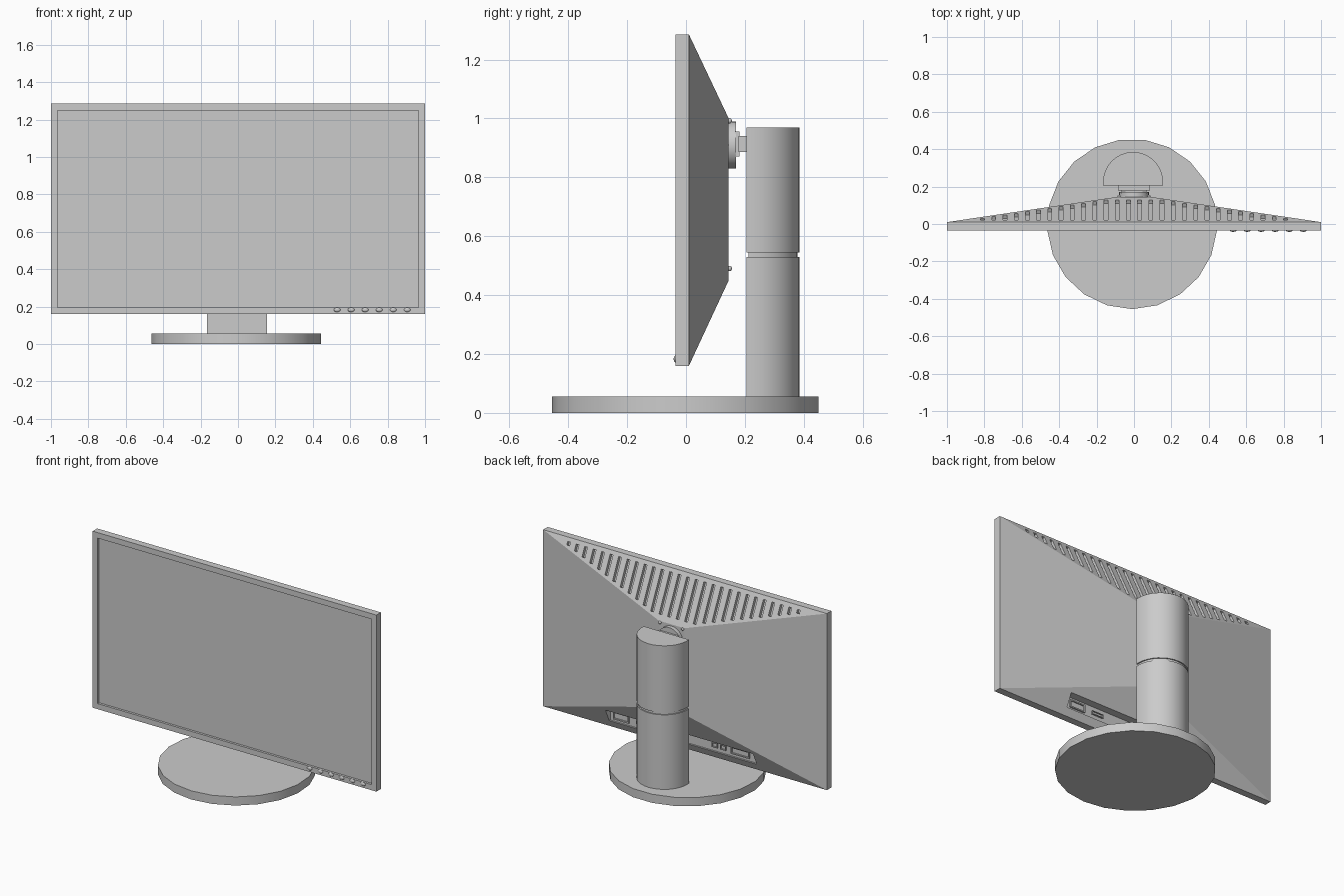
import bpy, bmesh, math
from mathutils import Matrix, Vector

if "Cube" in bpy.data.objects:
    bpy.data.objects.remove(bpy.data.objects["Cube"], do_unlink=True)

grey = bpy.data.materials.new("plain grey")
grey.use_nodes = True
grey.diffuse_color = (0.6, 0.6, 0.6, 1)
grey.node_tree.nodes["Principled BSDF"].inputs["Base Color"].default_value = (0.6, 0.6, 0.6, 1)


def finish(bm, name, smooth=False):
    bmesh.ops.recalc_face_normals(bm, faces=bm.faces[:])
    mesh = bpy.data.meshes.new(name)
    bm.to_mesh(mesh)
    bm.free()
    obj = bpy.data.objects.new(name, mesh)
    bpy.context.collection.objects.link(obj)
    mesh.materials.append(grey)
    bpy.ops.object.select_all(action='DESELECT')
    obj.select_set(True)
    bpy.context.view_layer.objects.active = obj
    if smooth:
        bpy.ops.object.shade_smooth_by_angle(angle=math.radians(35))
    return obj


def add_box(bm, center, size, rot=Matrix()):
    m = Matrix.Translation(center) @ rot @ Matrix.Diagonal((*size, 1))
    return bmesh.ops.create_cube(bm, size=1, matrix=m)["verts"]


def box(name, center, size):
    bm = bmesh.new()
    add_box(bm, center, size)
    return finish(bm, name)


def prism(name, outline, z0, z1, smooth=True):
    bm = bmesh.new()
    face = bm.faces.new([bm.verts.new((x, y, z0)) for x, y in outline])
    new = bmesh.ops.extrude_face_region(bm, geom=[face])["geom"]
    for v in new:
        if isinstance(v, bmesh.types.BMVert):
            v.co.z = z1
    return finish(bm, name, smooth)


def cut(target, cutter):
    mod = target.modifiers.new("cut", 'BOOLEAN')
    mod.object = cutter
    mod.solver = 'EXACT'
    cutter.hide_render = True
    bpy.context.view_layer.objects.active = target
    bpy.ops.object.modifier_apply(modifier=mod.name)
    bpy.data.objects.remove(cutter, do_unlink=True)


# Display housing: slab in front, tapering to a small flat panel at the back
FRONT, EDGE, REAR = -0.035, 0.01, 0.145
Z0, Z1, P0, P1, PX = 0.16, 1.285, 0.45, 1.0, 0.09
bm = bmesh.new()
loops = []
for y, hx, lo, hi in ((FRONT, 1, Z0, Z1), (EDGE, 1, Z0, Z1), (REAR, PX, P0, P1)):
    loops.append([bm.verts.new(p) for p in ((-hx, y, lo), (hx, y, lo), (hx, y, hi), (-hx, y, hi))])
for a, b in zip(loops, loops[1:]):
    for i in range(4):
        j = (i + 1) % 4
        bm.faces.new((a[i], a[j], b[j], b[i]))
screen = bm.faces.new(loops[0])
bm.faces.new(loops[-1])
bmesh.ops.recalc_face_normals(bm, faces=bm.faces[:])
# Sunken screen inside the bezel
bmesh.ops.inset_individual(bm, faces=[screen], thickness=0.05)
pane = bmesh.ops.extrude_discrete_faces(bm, faces=[screen])["faces"][0]
for v in pane.verts:
    v.co.y += 0.015
housing = finish(bm, "display_housing")

# Vent slots on the upper slope, longer towards the middle
slope = Vector((0, REAR - EDGE, P1 - Z1))
along = slope.normalized()
normal = Vector((1, 0, 0)).cross(along)
rot = Matrix((Vector((1, 0, 0)), along, normal)).transposed().to_4x4()
bm = bmesh.new()
for i in range(28):
    x = -0.81 + 0.06 * i
    start = 0.08
    end = min((1 - abs(x)) / (1 - PX) - 0.06, 0.88)
    mid = Vector((x, EDGE, Z1)) + slope * (start + end) / 2
    add_box(bm, mid, (0.02, (end - start) * slope.length, 0.04), rot)
cut(housing, finish(bm, "vent_cutter"))

# Connector bay on the lower slope
cut(housing, box("bay_cutter", (0, 0.12, 0.245), (1.04, 0.2, 0.08)))


# Connector sockets: raised shells with a sunken opening
def socket(name, x, width, height):
    bm = bmesh.new()
    add_box(bm, (x, 0.024, 0.245), (width, 0.012, height))
    bm.normal_update()
    face = max(bm.faces, key=lambda f: f.normal.y)
    bmesh.ops.inset_individual(bm, faces=[face], thickness=height * 0.22)
    opening = bmesh.ops.extrude_discrete_faces(bm, faces=[face])["faces"][0]
    for v in opening.verts:
        v.co.y -= 0.008
    return finish(bm, name)


socket("power_socket", 0.44, 0.11, 0.05)
socket("flat_socket", 0.29, 0.08, 0.022)
socket("round_socket_inner", -0.22, 0.04, 0.03)
socket("round_socket_outer", -0.28, 0.04, 0.03)
socket("video_socket", -0.4, 0.13, 0.045)


def dome(name, center, radii):
    bm = bmesh.new()
    m = Matrix.Translation(center) @ Matrix.Diagonal((*radii, 1))
    bmesh.ops.create_uvsphere(bm, u_segments=12, v_segments=8, radius=1, matrix=m)
    return finish(bm, name, True)


# Control buttons along the lower bezel
for i in range(6):
    dome(f"button_{i + 1}", (0.53 + 0.075 * i, FRONT, 0.183), (0.018, 0.007, 0.012))

# Screws at the corners of the rear panel
for side, x in (("right", -0.08), ("left", 0.08)):
    for level, z in (("lower", 0.49), ("upper", 0.992)):
        dome(f"{side}_{level}_screw", (x, 0.148, z), (0.009, 0.008, 0.009))


# Tilt joint between the rear panel and the column
def disc(name, radius, y0, y1, z):
    bm = bmesh.new()
    m = Matrix.Translation((0, (y0 + y1) / 2, z)) @ Matrix.Rotation(math.pi / 2, 4, 'X')
    bmesh.ops.create_cone(bm, cap_ends=True, segments=24, radius1=radius,
                          radius2=radius, depth=y1 - y0, matrix=m)
    return finish(bm, name, True)


disc("mount_disc", 0.08, 0.14, 0.17, 0.91)
box("joint_collar", (0, 0.174, 0.913), (0.14, 0.014, 0.085))
box("joint_block", (0, 0.193, 0.913), (0.17, 0.03, 0.055))


# Column: flat in front, rounded behind, with a narrow groove between two tubes
def half_round(radius, front):
    arc = [(-0.005 + radius * math.cos(math.pi * i / 16),
            0.225 + radius * math.sin(math.pi * i / 16)) for i in range(17)]
    return arc + [(arc[-1][0], front), (arc[0][0], front)]


tube = half_round(0.16, 0.205)
prism("lower_column", tube, 0.05, 0.53)
prism("column_groove", half_round(0.153, 0.212), 0.52, 0.555)
prism("upper_column", tube, 0.545, 0.97)

# Round foot
SIDES = 21
foot = [(-0.01 + 0.455 * math.sin(math.tau * i / SIDES),
         -0.455 * math.cos(math.tau * i / SIDES)) for i in range(SIDES)]
prism("foot", foot, 0, 0.055)
